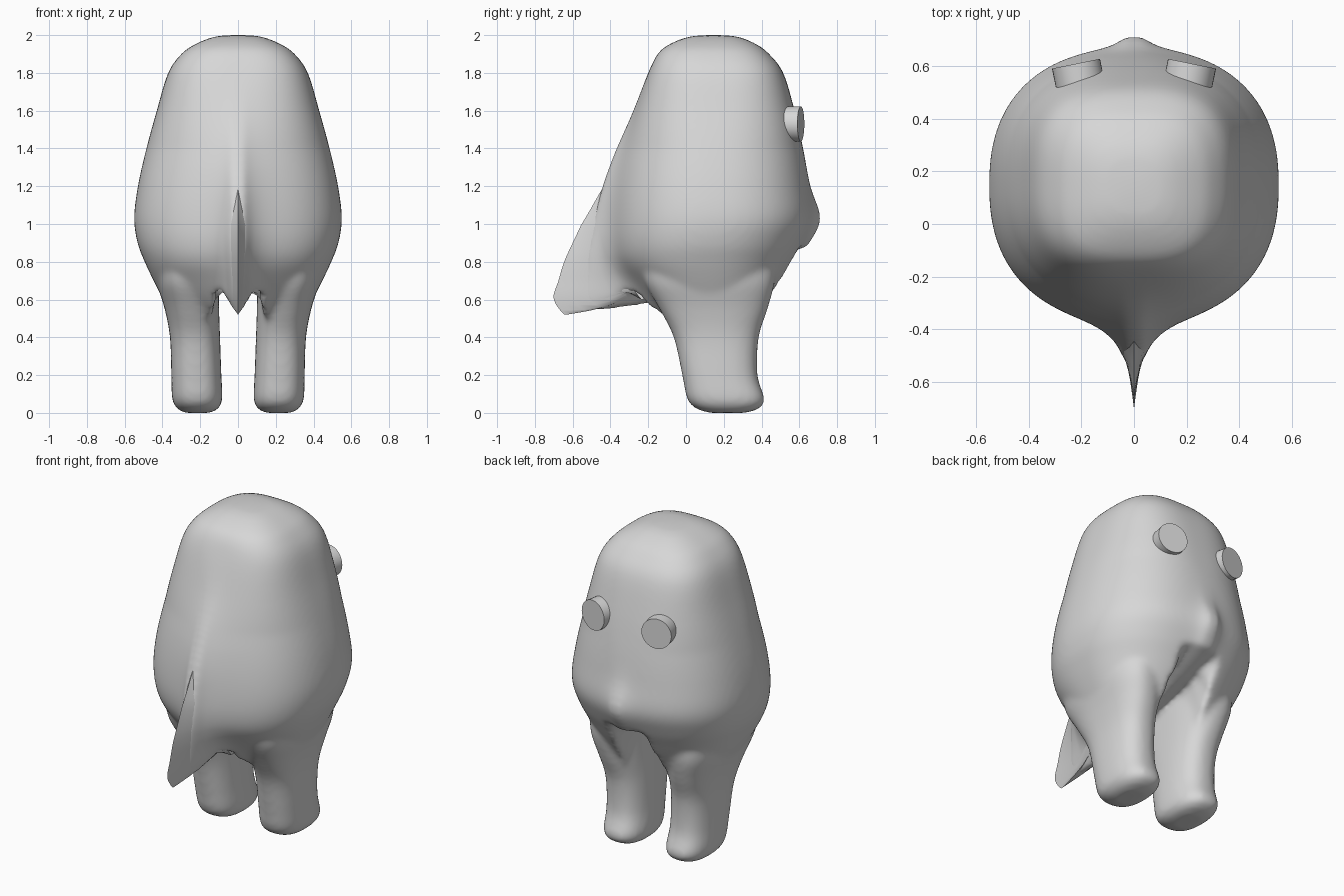
import bpy
import math
from mathutils import Vector

default = bpy.data.objects.get("Cube")
if default:
    bpy.data.objects.remove(default, do_unlink=True)

# One plain colour for everything
grey = bpy.data.materials.new("plain_grey")
grey.use_nodes = True
colour = (0.68, 0.68, 0.68, 1)
grey.diffuse_color = colour
grey.node_tree.nodes["Principled BSDF"].inputs["Base Color"].default_value = colour


def make_object(name, verts, faces):
    mesh = bpy.data.meshes.new(name)
    mesh.from_pydata(verts, [], faces)
    mesh.materials.append(grey)
    obj = bpy.data.objects.new(name, mesh)
    bpy.context.scene.collection.objects.link(obj)
    return obj


def smooth_rows(rows, steps=4):
    """Fill in rows between the given ones along a smooth curve."""
    result = []
    last = len(rows) - 1
    for i in range(last):
        before, start = rows[max(i - 1, 0)], rows[i]
        end, after = rows[i + 1], rows[min(i + 2, last)]
        for k in range(steps):
            t = k / steps
            result.append([
                b + t * ((c - a) / 2 + t * ((2 * a - 5 * b + 4 * c - d) / 2
                                            + t * (3 * b - a - 3 * c + d) / 2))
                for a, b, c, d in zip(before, start, end, after)])
    result.append(list(rows[-1]))
    return result


def loft_faces(ring_count, size, offset=0):
    """Quads between closed rings, with a cap on both ends."""
    faces = []
    for r in range(ring_count - 1):
        for i in range(size):
            j = (i + 1) % size
            low, high = offset + r * size, offset + (r + 1) * size
            faces.append((low + i, low + j, high + j, high + i))
    faces.append(tuple(offset + i for i in reversed(range(size))))
    faces.append(tuple(offset + (ring_count - 1) * size + i for i in range(size)))
    return faces


def rounded_ring(half_x, half_y, power, size):
    """Points of a rounded rectangle outline around the origin."""
    points = []
    for i in range(size):
        a = math.tau * (i + 0.5) / size
        c, s = math.cos(a), math.sin(a)
        points.append((half_x * math.copysign(abs(c) ** (2 / power), c),
                       half_y * math.copysign(abs(s) ** (2 / power), s)))
    return points


def clamp(value):
    return min(max(value, 0), 1)


# Underside between the legs: a keel that climbs from the tail to the beak
keel = [(-.7, .55), (-.66, .52), (-.44, .525), (-.17, .57), (.1, .66), (.62, .87)]


def underside(x, y):
    height = keel[0][1] if y < keel[0][0] else keel[-1][1]
    for (y0, z0), (y1, z1) in zip(keel, keel[1:]):
        if y0 <= y <= y1:
            height = z0 + (z1 - z0) * (y - y0) / (y1 - y0)
    slope = 1.2 - clamp((y + .2) / .6)
    # Past the inner side of the legs the skin runs down into them
    return height + slope * min(abs(x), .1) - 8 * max(abs(x) - .11, 0)


def flare(x, z):
    """Sideways fall-off of the tail, softer towards the top."""
    return math.exp(-abs(x) / (.06 + .04 * clamp((z - .8) / .5)))


# Body rows: height, half width, front y, back y, tail reach, beak reach
body_rows = [
    (2.0, .04, .11, .18, 0, 0),
    (1.99, .13, .01, .28, 0, 0),
    (1.95, .23, -.09, .375, 0, 0),
    (1.9, .3, -.15, .44, 0, 0),
    (1.8, .37, -.2, .515, 0, 0),
    (1.6, .43, -.26, .575, .025, 0),
    (1.4, .485, -.31, .62, .075, 0),
    (1.2, .53, -.35, .65, .125, .015),
    (1.03, .55, -.37, .665, .17, .085),
    (.9, .532, -.37, .62, .23, .06),
    (.8, .494, -.345, .568, .3, .02),
    (.7, .447, -.275, .512, .4, 0),
    (.6, .395, -.19, .45, .51, 0),
    (.5, .34, -.08, .39, .55, 0),
]
# Leg rows: height, inner x, outer x, front y, back y
leg_rows = [
    (0, .15, .28, .13, .31),
    (.02, .108, .318, .06, .38),
    (.07, .083, .348, .008, .417),
    (.2, .088, .353, -.02, .378),
    (.4, .095, .36, -.065, .385),
    (.55, .1, .388, -.14, .432),
    (.7, .1, .43, -.22, .47),
    (.82, .1, .42, -.22, .46),
    (.95, .11, .36, -.15, .4),
]

verts, faces = [], []
SIZE = 96
rings, fin_rows = [], []
for z, half, front, back, tail, beak in smooth_rows(body_rows):
    mid, depth = (front + back) / 2, (back - front) / 2
    power = 2.35 + .6 * clamp((z - 1.4) / .5)
    ring = []
    for x, y in rounded_ring(half, depth, power, SIZE):
        pull = abs(y) / depth
        if y < 0:
            y -= pull * tail * flare(x, z)
        else:
            y += pull * beak * math.exp(-abs(x) / .05)
        ring.append((x, y + mid, z))
    rings.append(ring)
    if z < 1.45:
        fin_rows.append((z, front, tail))
# Close the belly with shrinking rings
rim = rings[-1]
for step in range(15, 0, -1):
    scale = step / 16
    rings.append([(x * scale, .12 + (y - .12) * scale, z) for x, y, z in rim])
for ring in rings:
    verts += [(x, y, max(z, underside(x, y))) for x, y, z in ring]
faces += loft_faces(len(rings), SIZE)

# Legs, one on each side
for side in (-1, 1):
    offset = len(verts)
    rows = smooth_rows(leg_rows)
    for z, inner, outer, front, back in rows:
        for x, y in rounded_ring((outer - inner) / 2, (back - front) / 2, 2.5, 48):
            verts.append((side * (inner + outer) / 2 + x, (front + back) / 2 + y, z))
    faces += loft_faces(len(rows), 48, offset)

# Melt body and legs into one soft skin
body = make_object("body_and_legs", verts, faces)
remesh = body.modifiers.new("merge", "REMESH")
remesh.mode = "VOXEL"
remesh.voxel_size = .015
remesh.use_smooth_shade = True
soften = body.modifiers.new("soften", "SMOOTH")
soften.factor = .5
soften.iterations = 14

# Thin tail fin whose edge sinks into the body higher up
spread = [-.12, -.08, -.05, -.03, -.015, -.006, 0, .006, .015, .03, .05, .08, .12]
fin_verts = []
for z, front, tail in fin_rows:
    sink = .08 * clamp((z - 1) / .4)
    outline = [(x, front - tail * flare(x, z) + sink
                + .25 * max(abs(x) - .03, 0)) for x in spread]
    outline += [(.1, front + .12), (-.1, front + .12)]
    fin_verts += [(x, y, max(z, underside(x, y))) for x, y in outline]
fin = make_object("tail_fin", fin_verts, loft_faces(len(fin_rows), len(spread) + 2))

# Round flat eyes
eyes = []
for side, name in ((-1, "right_eye"), (1, "left_eye")):
    axis = Vector((side * .2, .98, 0)).normalized()
    centre = Vector((side * .22, .608, 1.53)) - axis * .07
    bpy.ops.mesh.primitive_cylinder_add(
        vertices=32, radius=.093, depth=.14, location=centre,
        rotation=axis.to_track_quat("Z", "Y").to_euler())
    eye = bpy.context.object
    eye.name = name
    eye.data.materials.append(grey)
    eyes.append(eye)

# Smooth shading with crisp rims
for obj in eyes + [fin]:
    bpy.ops.object.select_all(action="DESELECT")
    obj.select_set(True)
    bpy.context.view_layer.objects.active = obj
    bpy.ops.object.shade_smooth_by_angle(angle=math.radians(40))
